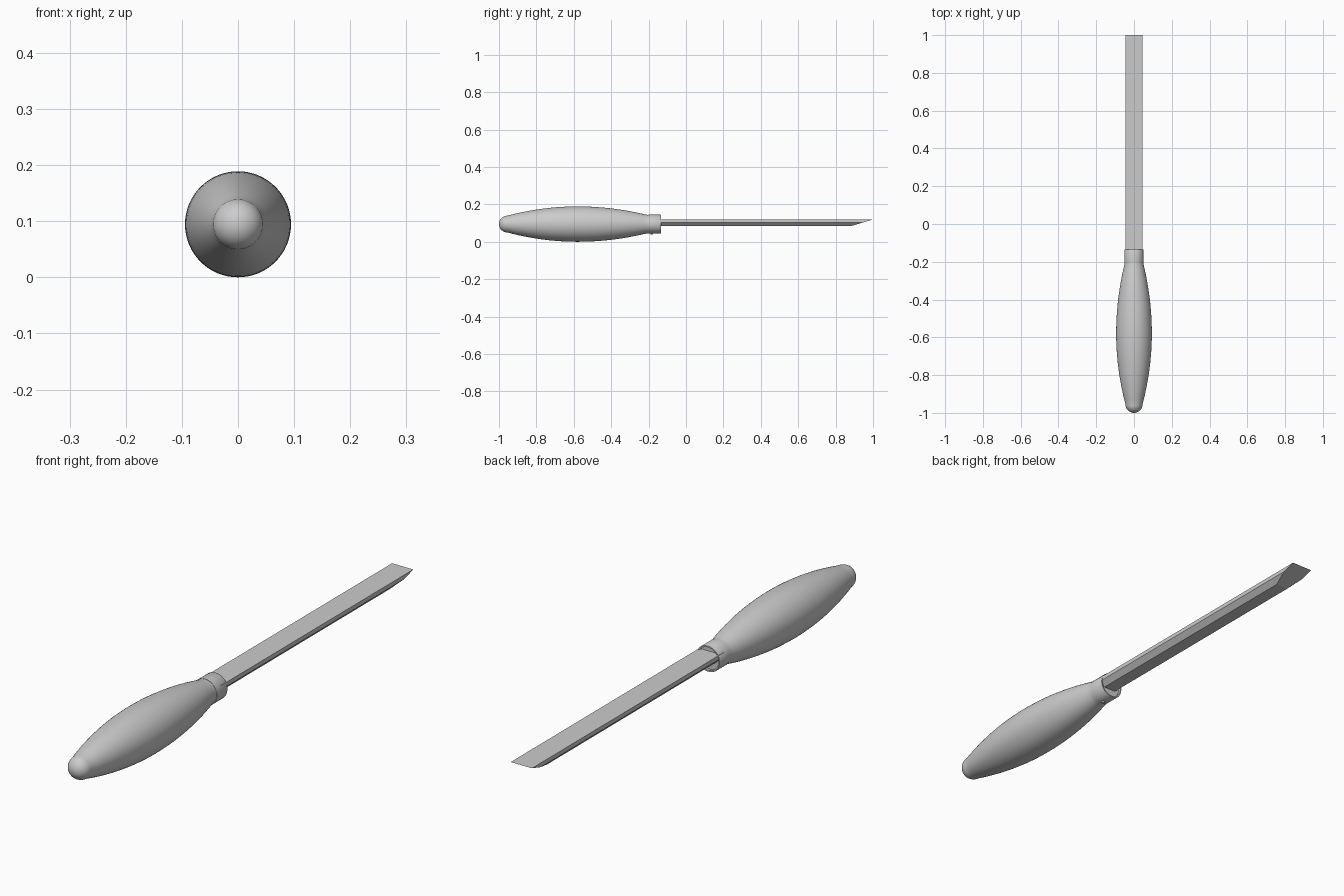
import bpy, bmesh, math

if "Cube" in bpy.data.objects:
    bpy.data.objects.remove(bpy.data.objects["Cube"])

ZC = 0.0945  # height of the tool axis


def finish(name, bm, angle=None):
    bmesh.ops.recalc_face_normals(bm, faces=bm.faces[:])
    me = bpy.data.meshes.new(name)
    bm.to_mesh(me)
    bm.free()
    ob = bpy.data.objects.new(name, me)
    bpy.context.collection.objects.link(ob)
    if angle:
        bpy.ops.object.select_all(action='DESELECT')
        ob.select_set(True)
        bpy.context.view_layer.objects.active = ob
        bpy.ops.object.shade_smooth_by_angle(angle=math.radians(angle))
    return ob


def lathe_y(name, profile, n=64):
    """Spin (y, radius) points around the tool axis."""
    bm = bmesh.new()
    rings = []
    for y, r in profile:
        if r < 1e-6:
            rings.append([bm.verts.new((0, y, ZC))])
        else:
            rings.append([bm.verts.new((r * math.cos(2 * math.pi * i / n), y,
                                        ZC + r * math.sin(2 * math.pi * i / n)))
                          for i in range(n)])
    for a, b in zip(rings, rings[1:]):
        for i in range(n):
            j = (i + 1) % n
            if len(a) == 1:
                bm.faces.new((a[0], b[i], b[j]))
            elif len(b) == 1:
                bm.faces.new((a[i], a[j], b[0]))
            else:
                bm.faces.new((a[i], a[j], b[j], b[i]))
    return finish(name, bm, 30)


# Handle: round butt, swelling grip, then the neck
R = 0.045
profile = [(-0.955 - R * math.cos(t), R * math.sin(t))
           for t in [math.radians(90 * i / 10) for i in range(11)]]
steps = 28
for i in range(1, steps + 1):
    y = -0.955 + i / steps * 0.74
    u = (y + 0.58) / (0.375 if y < -0.58 else 0.365)
    end = 0.045 if y < -0.58 else 0.051
    profile.append((y, 0.0945 - (0.0945 - end) * u * u))
profile += [(-0.205, 0.0495), (-0.19, 0.049), (-0.16, 0.049), (-0.15, 0.0)]
lathe_y("handle", profile)

# Collar: thin sleeve with a shallow recess around the blade
lathe_y("collar", [(-0.20, 0.0), (-0.20, 0.0505), (-0.137, 0.0505), (-0.134, 0.049),
                   (-0.134, 0.044), (-0.145, 0.044), (-0.145, 0.0)])

# Small pin under the collar
bm = bmesh.new()
bmesh.ops.create_cone(bm, cap_ends=True, segments=16, radius1=0.006, radius2=0.006, depth=0.012)
pin = finish("collar_pin", bm, 30)
pin.location = (0, -0.183, 0.045)

# Blade: flat top, upright sides, chamfered underside, slanted cutting tip
TOP, MID, BOT, TIP = 0.119, 0.103, 0.083, 1.0
section = [(-0.045, TOP), (0.045, TOP), (0.045, MID), (0.026, BOT), (-0.026, BOT), (-0.045, MID)]
bm = bmesh.new()
back = [bm.verts.new((x, -0.17, z)) for x, z in section]
front = [bm.verts.new((x, TIP - (TOP - z) / (TOP - BOT) * 0.12, z)) for x, z in section]
bm.faces.new(back)
bm.faces.new(front)
for i in range(6):
    j = (i + 1) % 6
    bm.faces.new((back[i], back[j], front[j], front[i]))
finish("blade", bm)
